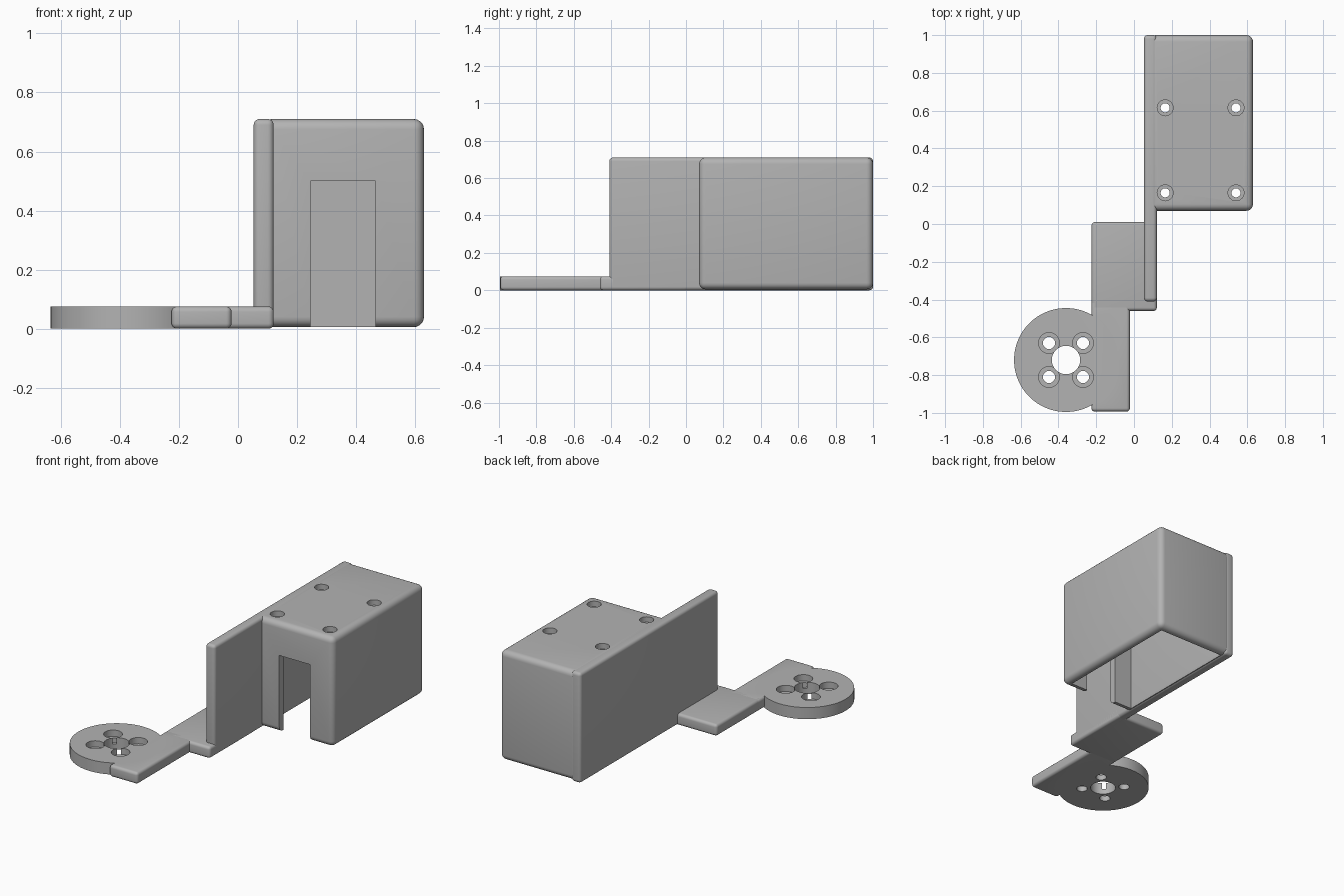
import bpy

if "Cube" in bpy.data.objects:
    bpy.data.objects.remove(bpy.data.objects["Cube"])

grey = bpy.data.materials.new("grey plastic")
grey.diffuse_color = (0.45, 0.45, 0.45, 1)
grey.use_nodes = True
grey.node_tree.nodes["Principled BSDF"].inputs["Base Color"].default_value = grey.diffuse_color


def activate(obj):
    bpy.ops.object.select_all(action='DESELECT')
    obj.select_set(True)
    bpy.context.view_layer.objects.active = obj


def box(name, lo, hi, bevel=0.0):
    """Box between two corners, optionally with rounded edges."""
    bpy.ops.mesh.primitive_cube_add(size=1, location=[(a + b) / 2 for a, b in zip(lo, hi)])
    obj = bpy.context.object
    obj.name = name
    obj.scale = [b - a for a, b in zip(lo, hi)]
    bpy.ops.object.transform_apply(location=True, rotation=False, scale=True)
    obj.data.materials.append(grey)
    if bevel:
        mod = obj.modifiers.new("round", 'BEVEL')
        mod.width = bevel
        mod.segments = 5
        bpy.ops.object.modifier_apply(modifier=mod.name)
    return obj


def cylinder(name, x, y, r, z0, z1, sides=32):
    bpy.ops.mesh.primitive_cylinder_add(vertices=sides, radius=r, depth=z1 - z0,
                                        location=(x, y, (z0 + z1) / 2))
    obj = bpy.context.object
    obj.name = name
    bpy.ops.object.transform_apply(location=True, rotation=False, scale=True)
    obj.data.materials.append(grey)
    return obj


def combine(obj, other, operation):
    """Boolean with another object, which is then removed."""
    activate(obj)
    mod = obj.modifiers.new("cut", 'BOOLEAN')
    mod.operation = operation
    mod.solver = 'EXACT'
    mod.object = other
    bpy.ops.object.modifier_apply(modifier=mod.name)
    bpy.data.objects.remove(other)


def screw_hole(obj, x, y, r_head, r_shaft, z_bottom, z_seat, z_top):
    """Counterbored through hole."""
    combine(obj, cylinder("shaft", x, y, r_shaft, z_bottom, z_top), 'DIFFERENCE')
    combine(obj, cylinder("head", x, y, r_head, z_seat, z_top), 'DIFFERENCE')


# Housing: rounded box, hollow and open underneath, with a slot in front
housing = box("housing", (0.08, 0.07, 0.005), (0.63, 1.0, 0.71), 0.035)
combine(housing, box("cavity", (0.12, 0.115, -0.1), (0.585, 0.955, 0.64)), 'DIFFERENCE')
combine(housing, box("slot", (0.245, -0.1, -0.1), (0.465, 0.2, 0.5)), 'DIFFERENCE')
for x in (0.165, 0.54):
    for y in (0.165, 0.615):
        screw_hole(housing, x, y, 0.042, 0.024, 0.6, 0.675, 0.8)

# Upright side plate along the housing
side_plate = box("side_plate", (0.053, -0.41, 0.0), (0.121, 1.0, 0.71), 0.02)

# Foot plate joining the side plate to the arm
foot = box("foot_plate", (-0.225, -0.46, 0.0), (0.121, 0.01, 0.075), 0.018)

# Arm with a round mounting disc
arm = box("mount_arm", (-0.225, -0.993, 0.0), (-0.022, -0.40, 0.075), 0.018)
combine(arm, cylinder("disc", -0.36, -0.72, 0.275, 0.0, 0.075, 96), 'UNION')
combine(arm, cylinder("centre_hole", -0.36, -0.72, 0.075, -0.1, 0.2, 48), 'DIFFERENCE')
for dx in (-0.09, 0.09):
    for dy in (-0.09, 0.09):
        screw_hole(arm, -0.36 + dx, -0.72 + dy, 0.055, 0.032, -0.1, 0.035, 0.2)

# Smooth rounded edges, keep corners crisp
for obj in (housing, side_plate, foot, arm):
    activate(obj)
    bpy.ops.object.shade_smooth_by_angle(angle=0.5)
